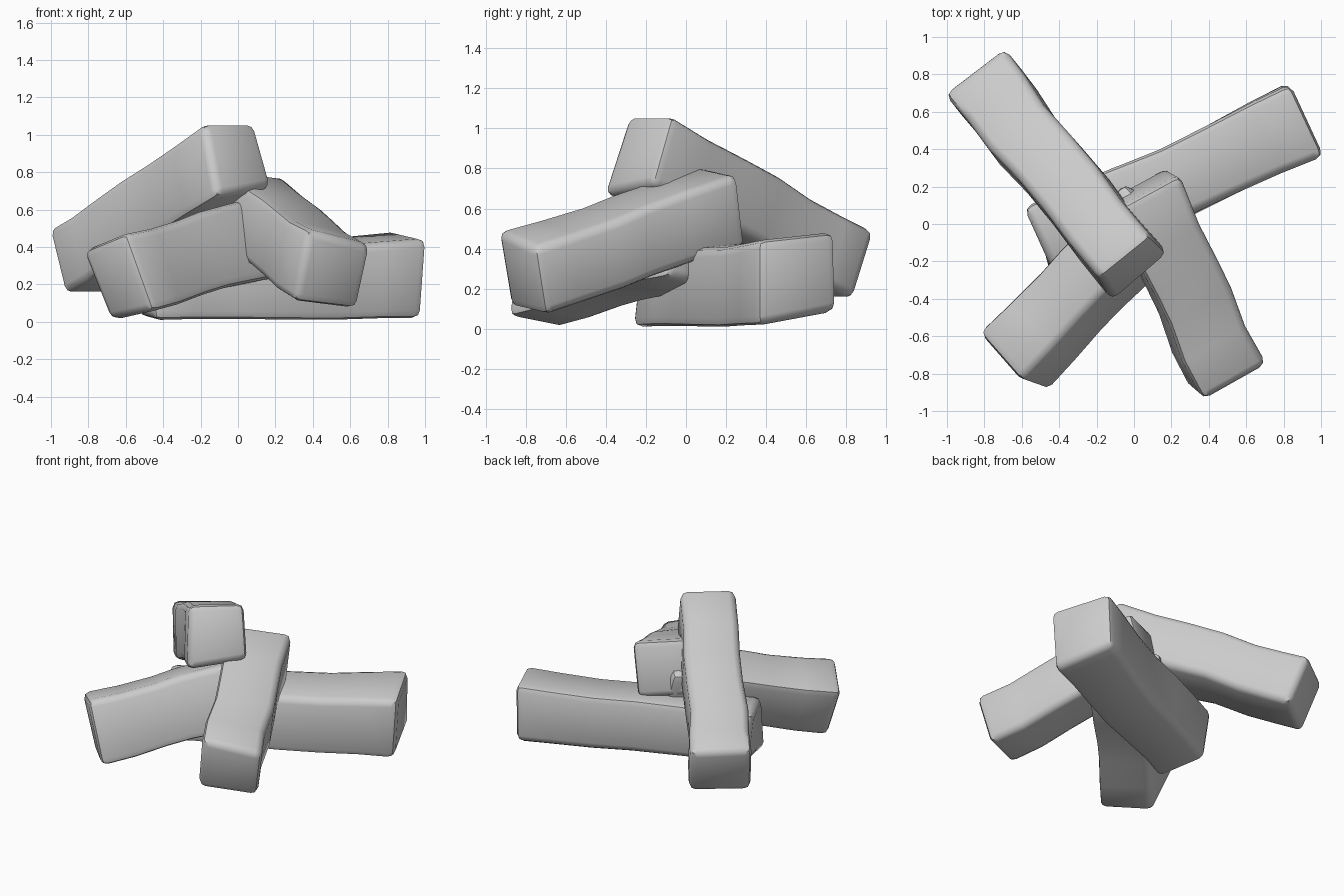
import bpy, bmesh
from mathutils import Vector


def log(name, near, far, wobble):
    """Loft a hewn square log between two end faces (TL, TR, BR, BL).
    wobble: (position along, sideways shift, vertical shift, girth) of each middle section."""
    near = [Vector(p) for p in near]
    far = [Vector(p) for p in far]
    side = (near[1] - near[0]).normalized()
    up = (near[0] - near[3]).normalized()
    bm = bmesh.new()
    rings = []
    for t, s, u, g in [(-0.008, 0, 0, 1.07)] + wobble + [(1.008, 0, 0, 1.07)]:
        pts = [a.lerp(b, t) for a, b in zip(near, far)]
        mid = sum(pts, Vector()) / 4
        rings.append([bm.verts.new(mid + (p - mid) * g + side * s + up * u) for p in pts])
    for r0, r1 in zip(rings, rings[1:]):
        for i in range(4):
            j = (i + 1) % 4
            bm.faces.new((r0[i], r0[j], r1[j], r1[i]))
    bm.faces.new(rings[0][::-1])
    bm.faces.new(rings[-1])
    bmesh.ops.recalc_face_normals(bm, faces=bm.faces)
    # chamfer the long edges and end rims
    sharp = [e for e in bm.edges if e.calc_face_angle(0) > 0.8]
    bmesh.ops.bevel(bm, geom=sharp, offset=0.045, segments=2, profile=0.5,
                    affect='EDGES', clamp_overlap=True)
    me = bpy.data.meshes.new(name)
    bm.to_mesh(me)
    bm.free()
    ob = bpy.data.objects.new(name, me)
    bpy.context.collection.objects.link(ob)
    bpy.ops.object.select_all(action='DESELECT')
    ob.select_set(True)
    bpy.context.view_layer.objects.active = ob
    bpy.ops.object.shade_smooth_by_angle(angle=0.8)


# uppermost log, leaning from back left up to the middle
log("top_log",
    [(-0.18, -0.28, 1.05), (0.08, -0.07, 1.05), (0.17, -0.16, 0.73), (-0.11, -0.40, 0.68)],
    [(-1.0, 0.70, 0.49), (-0.70, 0.93, 0.48), (-0.62, 0.83, 0.16), (-0.92, 0.60, 0.16)],
    [(0.2, -0.005, 0, 1.04), (0.38, 0.005, 0.005, 1.04), (0.55, 0, 0.015, 1.02),
     (0.72, -0.015, 0, 1.03), (0.87, 0.0, -0.005, 1.05)])

# front left log
log("left_log",
    [(-0.82, -0.58, 0.37), (-0.60, -0.83, 0.46), (-0.46, -0.88, 0.07), (-0.68, -0.63, 0.02)],
    [(-0.05, 0.21, 0.58), (0.16, -0.04, 0.67), (0.30, -0.09, 0.27), (0.07, 0.16, 0.22)],
    [(0.2, 0, -0.005, 1.04), (0.4, 0.0, 0.005, 1.01), (0.55, 0.0, 0.015, 1.03),
     (0.75, 0.005, 0.01, 1.05)])

# front right log
log("right_log",
    [(0.38, -0.93, 0.48), (0.70, -0.75, 0.40), (0.63, -0.70, 0.08), (0.31, -0.87, 0.12)],
    [(-0.09, 0.07, 0.80), (0.24, 0.25, 0.76), (0.17, 0.29, 0.41), (-0.14, 0.12, 0.45)],
    [(0.2, -0.015, -0.01, 1.05), (0.4, 0.005, -0.005, 1.04), (0.55, 0.0, 0.005, 1.04),
     (0.75, -0.01, 0.005, 1.04)])

# lowest log, lying on the ground
log("ground_log",
    [(1.0, 0.37, 0.43), (0.83, 0.73, 0.47), (0.82, 0.74, 0.10), (0.97, 0.37, 0.03)],
    [(-0.43, -0.22, 0.37), (-0.58, 0.08, 0.39), (-0.52, 0.08, 0.04), (-0.44, -0.26, 0.02)],
    [(0.15, 0, -0.005, 1.05), (0.32, -0.01, -0.012, 1.04), (0.5, -0.02, -0.005, 1.05),
     (0.68, -0.005, 0, 1.06), (0.85, 0.005, 0.0, 1.05)])
